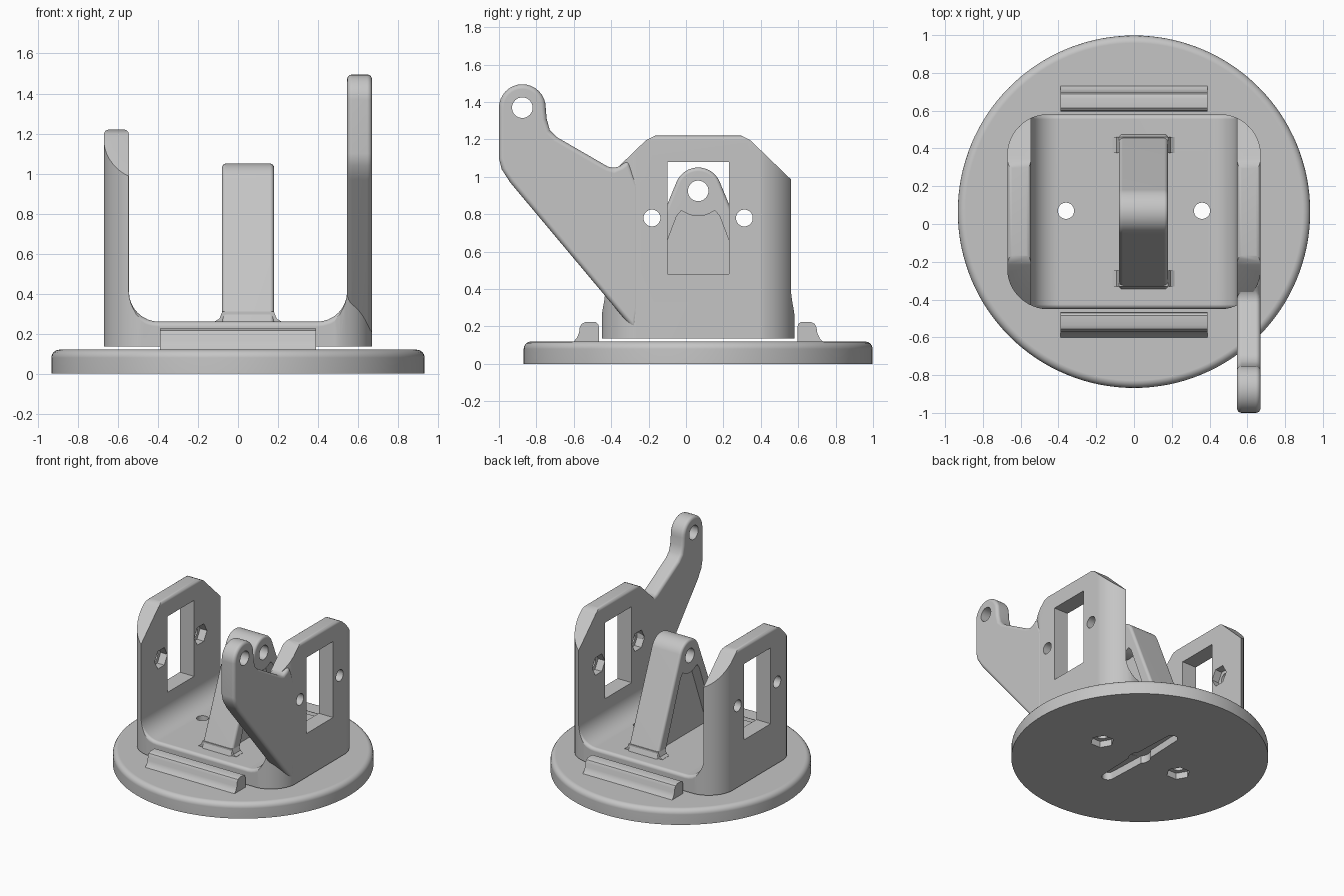
import bpy, bmesh, math
from mathutils import Vector

cube = bpy.data.objects.get("Cube")
if cube:
    bpy.data.objects.remove(cube, do_unlink=True)

grey = bpy.data.materials.new("light_grey")
grey.use_nodes = True
COLOUR = (0.56, 0.56, 0.56, 1)
grey.diffuse_color = COLOUR
grey.node_tree.nodes["Principled BSDF"].inputs["Base Color"].default_value = COLOUR

MID = 0.065    # centre of the base along y


def arc(cx, cy, r, start, end, n=10):
    """Points on an arc, angles in degrees."""
    angles = [math.radians(start + (end - start) * i / n) for i in range(n + 1)]
    return [(cx + r * math.cos(a), cy + r * math.sin(a)) for a in angles]


def circle(cx, cy, r, n=32):
    return arc(cx, cy, r, 0, 360, n)[:-1]


def prism(name, points, axis, lo, hi):
    """Extrude a flat outline along x (points y,z), y (x,z) or z (x,y)."""
    place = {"x": lambda p, d: (d, *p),
             "y": lambda p, d: (p[0], d, p[1]),
             "z": lambda p, d: (*p, d)}[axis]
    bm = bmesh.new()
    face = bm.faces.new([bm.verts.new(place(p, lo)) for p in points])
    out = bmesh.ops.extrude_face_region(bm, geom=[face])
    shift = Vector(place((0, 0), hi - lo))
    bmesh.ops.translate(bm, vec=shift, verts=[v for v in out["geom"] if isinstance(v, bmesh.types.BMVert)])
    bmesh.ops.recalc_face_normals(bm, faces=bm.faces)
    mesh = bpy.data.meshes.new(name)
    bm.to_mesh(mesh)
    bm.free()
    mesh.materials.append(grey)
    obj = bpy.data.objects.new(name, mesh)
    bpy.context.collection.objects.link(obj)
    return obj


def bake(obj):
    """Apply all modifiers."""
    graph = bpy.context.evaluated_depsgraph_get()
    mesh = bpy.data.meshes.new_from_object(obj.evaluated_get(graph))
    obj.modifiers.clear()
    obj.data = mesh


def combine(obj, operation, *others):
    for other in others:
        mod = obj.modifiers.new("combine", "BOOLEAN")
        mod.operation, mod.solver, mod.object = operation, "EXACT", other
        bake(obj)
        bpy.data.objects.remove(other, do_unlink=True)


def soften(obj, width):
    mod = obj.modifiers.new("soften", "BEVEL")
    mod.width, mod.segments = width, 4
    mod.limit_method, mod.angle_limit = "ANGLE", math.radians(35)
    mod.use_clamp_overlap = False
    bake(obj)


def finish(obj):
    bpy.ops.object.select_all(action="DESELECT")
    obj.select_set(True)
    bpy.context.view_layer.objects.active = obj
    bpy.ops.object.shade_smooth_by_angle(angle=math.radians(32))
    mod = obj.modifiers.new("even_shading", "WEIGHTED_NORMAL")
    mod.keep_sharp = True


# Round base with rounded top rim, bolt holes, nut pockets and a horn slot below
base = prism("base_disc", circle(0, MID, 0.933, 128), "z", -0.2, 0.12)
soften(base, 0.04)
combine(base, "DIFFERENCE", prism("trim", [(-2, -2), (2, -2), (2, 2), (-2, 2)], "z", -1, 0))
for x in (-0.36, 0.36):
    combine(base, "DIFFERENCE",
            prism("bolt", circle(x, MID + 0.005, 0.043), "z", -0.1, 0.3),
            prism("nut", circle(x, MID + 0.005, 0.087, 6), "z", -0.1, 0.05))
slot = arc(0, MID + 0.36, 0.045, 0, 180) + [(-0.06, MID)] + arc(0, MID - 0.36, 0.045, 180, 360) + [(0.06, MID)]
combine(base, "DIFFERENCE",
        prism("horn", slot, "z", -0.1, 0.06),
        prism("hub", circle(0, MID, 0.08), "z", -0.1, 0.061))
finish(base)

# Two retaining rails on the base, mirrored front to back
rail = [(0.53, 0.11), (0.53, 0.195), (0.535, 0.213), (0.55, 0.225), (0.6, 0.225),
        (0.622, 0.215), (0.633, 0.195), (0.637, 0.165), (0.65, 0.137), (0.675, 0.11)]
for name, side in (("front_rail", -1), ("back_rail", 1)):
    finish(prism(name, [(MID + side * y, z) for y, z in rail], "x", -0.39, 0.39))

# U-shaped bracket: front profile limited by a rounded plan and clipped wall tops
inner = arc(0.395, 0.41, 0.15, 0, -90, 8)
bracket = prism("bracket", [(-0.67, 0), (0.67, 0), (0.67, 1.22), (0.545, 1.22)] + inner
                + [(-x, z) for x, z in reversed(inner)] + [(-0.545, 1.22), (-0.67, 1.22)],
                "y", MID - 0.515, MID + 0.515)
soften(bracket, 0.025)
plan = []
for sx, sy, start in ((1, 1, 0), (-1, 1, 90), (-1, -1, 180), (1, -1, 270)):
    plan += arc(sx * 0.452, MID + sy * 0.297, 0.22, start, start + 90, 12)
clip = [(0.7, -0.3), (0.7, 0.79), (0.28, 1.195), (0.22, 1.226), (0.1, 1.28)]
clip += [(-y, z) for y, z in reversed(clip)]
combine(bracket, "INTERSECT",
        prism("plan", plan, "z", 0.135, 2),
        prism("clip", [(MID + y, z) for y, z in clip], "x", -1, 1))

# Windows, bolt holes and inner nut pockets in both walls, bolt holes in the floor
combine(bracket, "DIFFERENCE",
        prism("window", [(-0.1, 0.48), (0.23, 0.48), (0.23, 1.08), (-0.1, 1.08)], "x", -1, 1))
for y in (-0.182, 0.312):
    combine(bracket, "DIFFERENCE",
            prism("bolt", circle(y, 0.78, 0.045), "x", -1, 1),
            prism("nut", circle(y, 0.78, 0.08, 6), "x", -0.605, 0.605))
for x in (-0.36, 0.36):
    combine(bracket, "DIFFERENCE", prism("bolt", circle(x, MID + 0.005, 0.043), "z", 0, 0.35))
finish(bracket)

# Reaching arm, its root buried in the left wall
outline = ([(-0.27, 0.17), (-0.94, 0.97), (-0.985, 1.04), (-1, 1.1)] + arc(-0.875, 1.37, 0.125, 180, 0, 16)
           + [(-0.745, 1.31), (-0.728, 1.25), (-0.69, 1.212), (-0.42, 1.056), (-0.385, 1.045),
              (-0.35, 1.06), (-0.31, 1.09), (-0.25, 0.95), (-0.25, 0.3)])
arm = prism("arm", outline, "x", 0.545, 0.67)
soften(arm, 0.025)
combine(arm, "DIFFERENCE", prism("arm_hole", circle(-0.875, 1.37, 0.055), "x", 0.4, 0.8))
finish(arm)

# Central pivot post: tapered frame with a thin web and flared feet
frame = [(MID + 0.41, 0.2), (MID + 0.41, 0.26)] + arc(MID, 0.925, 0.125, 22, 158, 16) \
    + [(MID - 0.41, 0.26), (MID - 0.41, 0.2)]
post = prism("pivot_post", frame, "x", -0.08, 0.18)
soften(post, 0.02)
pocket = [(MID + 0.32, 0.25), (MID + 0.115, 0.79), (MID + 0.09, 0.82)] + arc(MID, 0.925, 0.135, -60, -120, 8) \
    + [(MID - 0.09, 0.82), (MID - 0.115, 0.79), (MID - 0.32, 0.25)]
for lo, hi in ((-0.3, 0), (0.1, 0.4)):
    combine(post, "DIFFERENCE", prism("pocket", pocket, "x", lo, hi))
combine(post, "DIFFERENCE", prism("pivot_hole", circle(MID, 0.925, 0.055), "x", -1, 1))
finish(post)
flare = [(-0.115, 0.24), (0.215, 0.24), (0.215, 0.262), (0.193, 0.275), (0.179, 0.31),
         (-0.079, 0.31), (-0.093, 0.275), (-0.115, 0.262)]
for name, side in (("front_foot", -1), ("back_foot", 1)):
    finish(prism(name, flare, "y", *sorted((MID + side * 0.31, MID + side * 0.395))))
